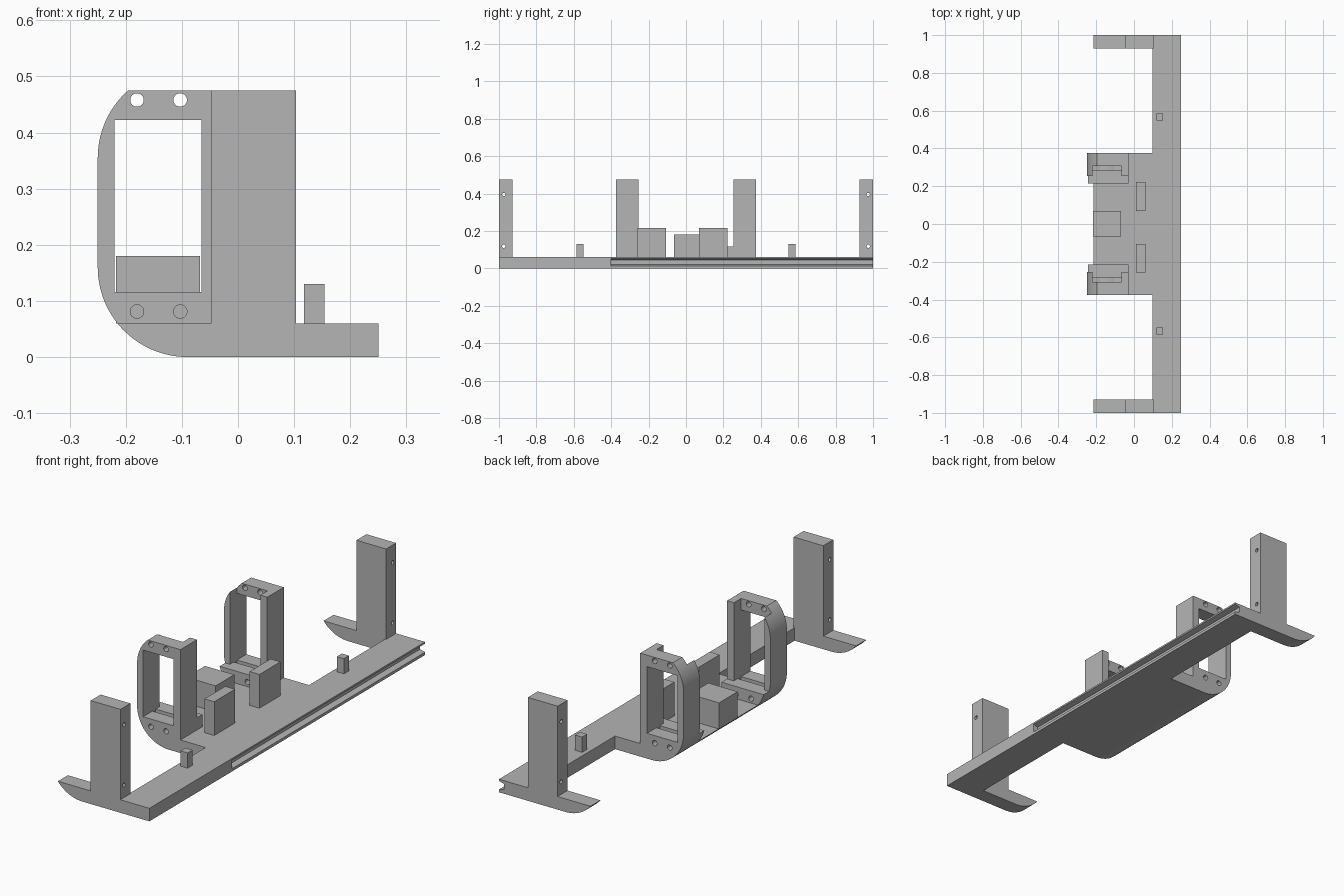
import bpy, bmesh, math
from mathutils import Matrix

if "Cube" in bpy.data.objects:
    bpy.data.objects.remove(bpy.data.objects["Cube"])

GREY = bpy.data.materials.new("plain grey")
GREY.use_nodes = True
GREY.diffuse_color = (0.46, 0.46, 0.46, 1)
GREY.node_tree.nodes["Principled BSDF"].inputs["Base Color"].default_value = (0.46, 0.46, 0.46, 1)

DECK, TOP, R, CX = 0.06, 0.475, 0.16, -0.09


def make(name, bm):
    bmesh.ops.recalc_face_normals(bm, faces=bm.faces)
    mesh = bpy.data.meshes.new(name)
    bm.to_mesh(mesh)
    bm.free()
    mesh.materials.append(GREY)
    obj = bpy.data.objects.new(name, mesh)
    bpy.context.collection.objects.link(obj)
    return obj


def prism(name, profile, y0, y1):
    """Extrude an xz profile along y."""
    bm = bmesh.new()
    face = bm.faces.new([bm.verts.new((x, y0, z)) for x, z in profile])
    new = bmesh.ops.extrude_face_region(bm, geom=[face])["geom"]
    verts = [g for g in new if isinstance(g, bmesh.types.BMVert)]
    bmesh.ops.translate(bm, verts=verts, vec=(0, y1 - y0, 0))
    return make(name, bm)


def box(name, x0, x1, y0, y1, z0, z1):
    y0, y1 = sorted((y0, y1))
    return prism(name, [(x0, z0), (x1, z0), (x1, z1), (x0, z1)], y0, y1)


def rod(x, y, z, radius, length, axis):
    """Round cutter centred on a point."""
    bm = bmesh.new()
    turn = Matrix.Rotation(math.pi / 2, 4, "Y" if axis == "x" else "X")
    bmesh.ops.create_cone(bm, cap_ends=True, segments=24, radius1=radius, radius2=radius,
                          depth=length, matrix=Matrix.Translation((x, y, z)) @ turn)
    return make("hole_cutter", bm)


def cut(obj, cutters):
    bpy.context.view_layer.objects.active = obj
    for c in cutters:
        c.hide_render = True
        mod = obj.modifiers.new("cut", "BOOLEAN")
        mod.operation, mod.solver, mod.object = "DIFFERENCE", "EXACT", c
        bpy.ops.object.modifier_apply(modifier=mod.name)
        bpy.data.objects.remove(c)


def smooth(obj):
    bpy.ops.object.select_all(action="DESELECT")
    obj.select_set(True)
    bpy.context.view_layer.objects.active = obj
    bpy.ops.object.shade_smooth_by_angle(angle=math.radians(25))


def arc(cz, z0, z1, steps=14):
    """Left-hand rounded edge between two heights."""
    a0, a1 = math.asin((z0 - cz) / R), math.asin((z1 - cz) / R)
    angles = [a0 + (a1 - a0) * i / steps for i in range(steps + 1)]
    return [(CX - R * math.cos(a), cz + R * math.sin(a)) for a in angles]


# Base: rounded slab with two open bays and a tapered rail groove
base = prism("base", arc(R, 0, DECK) + [(0.25, DECK), (0.25, 0)], -1, 1)
groove = prism("groove_cutter", [(0.26, 0.01), (0.26, 0.055), (0.225, 0.045), (0.225, 0.02)], -0.4, 1.1)
cut(base, [box("bay_cutter", -0.4, 0.098, s * 0.375, s * 0.928, -0.1, 0.2) for s in (-1, 1)] + [groove])
smooth(base)

for s, side in ((-1, "front"), (1, "back")):
    # End post with two cross holes
    post = box(side + "_post", -0.048, 0.103, s * 0.928, s, DECK, TOP)
    cut(post, [rod(0.03, s * 0.974, z, 0.009, 0.4, "x") for z in (0.118, 0.395)])
    smooth(post)

    # Rounded holder frame with shelf, slot, window and screw holes
    outline = arc(R, DECK, R) + arc(0.355, 0.355, TOP) + [(-0.03, TOP), (-0.03, DECK)]
    frame = prism(side + "_frame", outline, *sorted((s * 0.215, s * 0.375)))
    cutters = [
        box("inner_cutter", -0.4, 0.1, s * 0.1, s * 0.255, 0.116, 0.6),
        box("recess_cutter", -0.22, -0.065, s * 0.1, s * 0.307, 0.116, 0.6),
        box("window_cutter", -0.22, -0.065, s * 0.1, s * 0.5, 0.116, 0.422),
        box("slot_cutter", -0.22, -0.065, s * 0.283, s * 0.307, 0.07, 0.2),
    ]
    cutters += [rod(x, s * 0.3, z, 0.012, 0.4, "y") for x in (-0.18, -0.103) for z in (0.081, 0.458)]
    cut(frame, cutters)
    smooth(frame)

    # Small locating peg
    box(side + "_peg", 0.118, 0.154, s * 0.567 - 0.018, s * 0.567 + 0.018, DECK, 0.13)

# Blocks standing on the deck
box("center_block", -0.217, -0.068, -0.065, 0.07, DECK, 0.18)
box("front_block", 0.01, 0.06, -0.258, -0.107, DECK, 0.215)
box("back_block", 0.01, 0.06, 0.07, 0.222, DECK, 0.215)
